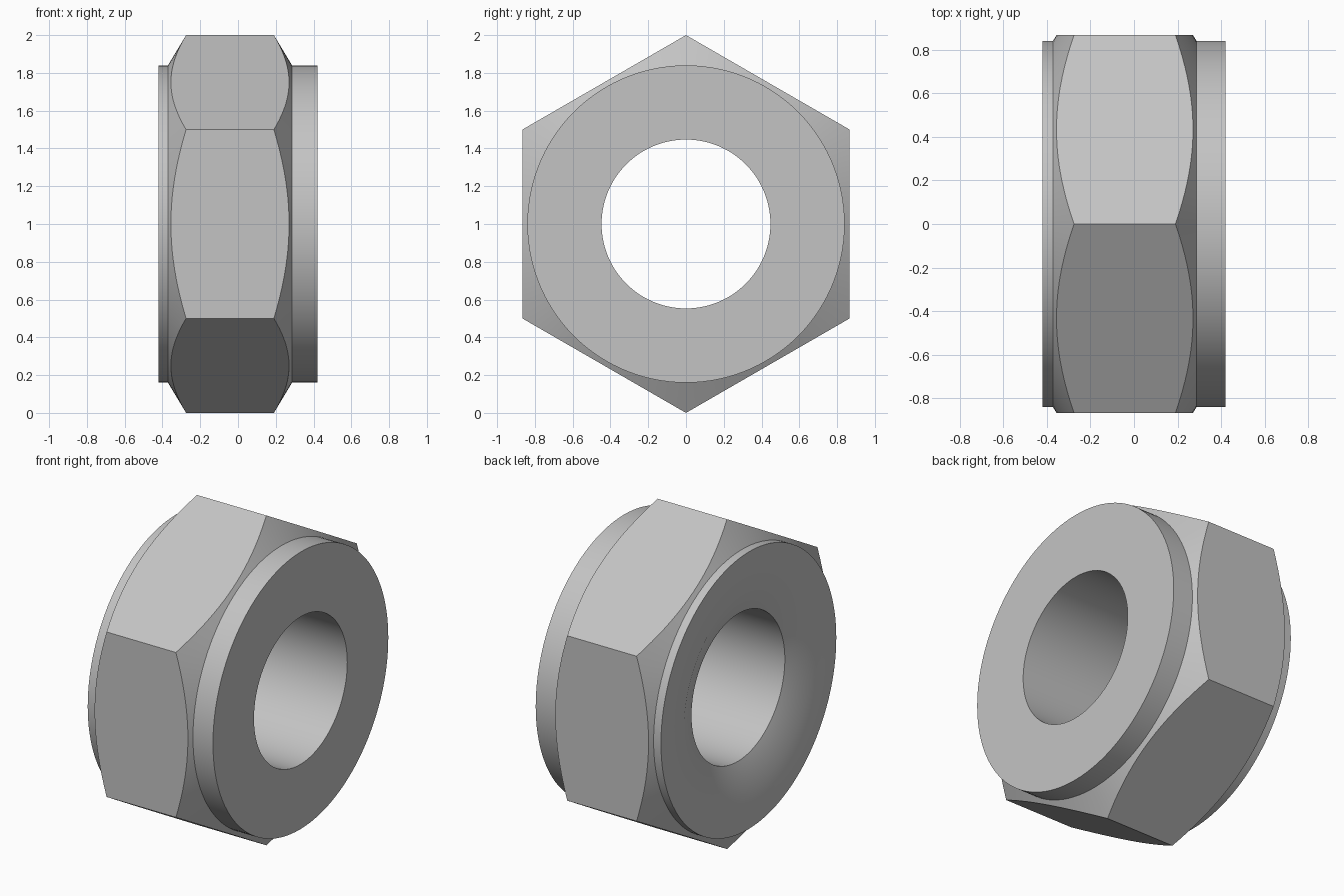
import bpy, bmesh, math

cube = bpy.data.objects.get("Cube")
if cube:
    bpy.data.objects.remove(cube)

SEGMENTS = 120          # multiple of six, so corners land on vertices
APOTHEM = math.sqrt(3) / 2
COLLAR, BORE, SINK = 0.84, 0.447, 0.62
SLOPE = 0.6             # chamfer cone: x lost per unit of radius

steel = bpy.data.materials.new("plain_steel")
steel.use_nodes = True
colour = (0.55, 0.55, 0.55, 1)
steel.diffuse_color = colour
steel.node_tree.nodes["Principled BSDF"].inputs["Base Color"].default_value = colour


def hex_radius(angle):
    """Distance from the axis to the hexagon, with a corner at angle zero."""
    third = math.pi / 3
    return APOTHEM / math.cos(angle % third - third / 2)


def round_ring(x, r):
    return lambda a: (x, r)


def hex_ring(corner_x, side):
    """Curved edge where the chamfer cone meets the hexagon's flats."""
    return lambda a: (corner_x + side * SLOPE * (1 - hex_radius(a)), hex_radius(a))


# Closed section, from the countersunk end over the hexagon and back through the bore
rings = [
    round_ring(-0.35, BORE), round_ring(-0.42, SINK), round_ring(-0.42, COLLAR),
    round_ring(-0.275 - SLOPE * (1 - COLLAR), COLLAR),
    hex_ring(-0.275, -1), hex_ring(0.19, 1),
    round_ring(0.19 + SLOPE * (1 - COLLAR), COLLAR),
    round_ring(0.42, COLLAR), round_ring(0.42, BORE),
]

bm = bmesh.new()
loops = []
for ring in rings:
    loop = []
    for i in range(SEGMENTS):
        a = math.tau * i / SEGMENTS
        x, r = ring(a)
        loop.append(bm.verts.new((x, r * math.sin(a), 1 + r * math.cos(a))))
    loops.append(loop)

# Bridge each ring to the next, closing the section on itself
for k, loop in enumerate(loops):
    other = loops[(k + 1) % len(loops)]
    for i in range(SEGMENTS):
        j = (i + 1) % SEGMENTS
        bm.faces.new((loop[i], loop[j], other[j], other[i]))
bmesh.ops.recalc_face_normals(bm, faces=bm.faces)

mesh = bpy.data.meshes.new("hex_nut")
bm.to_mesh(mesh)
bm.free()
mesh.materials.append(steel)
nut = bpy.data.objects.new("hex_nut", mesh)
bpy.context.collection.objects.link(nut)
bpy.context.view_layer.objects.active = nut
nut.select_set(True)
bpy.ops.object.shade_smooth_by_angle(angle=math.radians(30))
